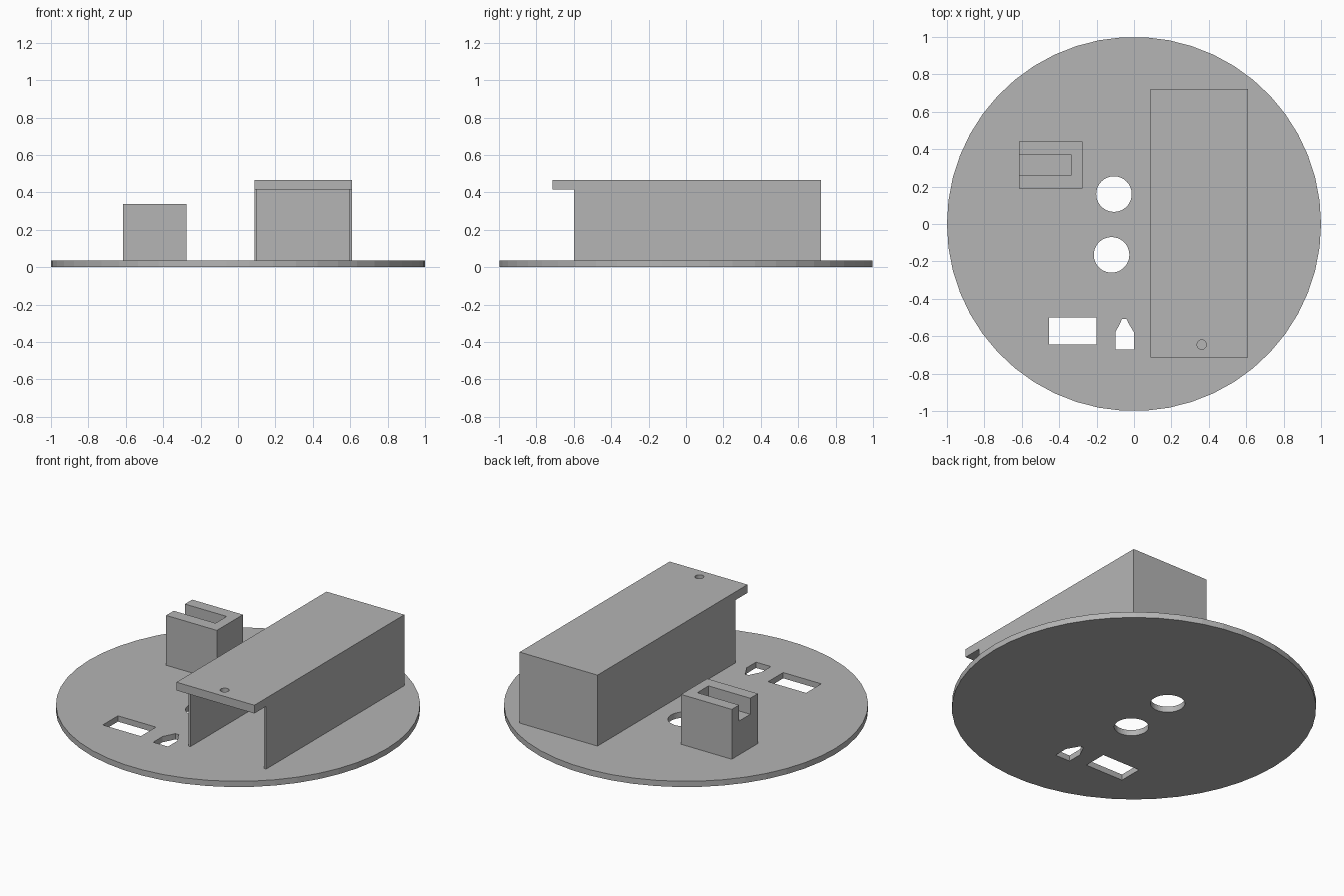
import bpy, bmesh, math

cube = bpy.data.objects.get("Cube")
if cube:
    bpy.data.objects.remove(cube, do_unlink=True)

grey = bpy.data.materials.new("plain grey")
grey.use_nodes = True
grey.diffuse_color = (0.46, 0.46, 0.46, 1)
grey.node_tree.nodes["Principled BSDF"].inputs["Base Color"].default_value = (0.46, 0.46, 0.46, 1)

SIDES = 50


def prism(name, outline, z0, z1):
    """Extrude a counter-clockwise outline from z0 to z1."""
    bm = bmesh.new()
    base = bm.faces.new([bm.verts.new((x, y, z0)) for x, y in outline])
    ext = bmesh.ops.extrude_face_region(bm, geom=[base], use_keep_orig=True)
    top = [v for v in ext["geom"] if isinstance(v, bmesh.types.BMVert)]
    bmesh.ops.translate(bm, verts=top, vec=(0, 0, z1 - z0))
    bmesh.ops.recalc_face_normals(bm, faces=bm.faces)
    mesh = bpy.data.meshes.new(name)
    bm.to_mesh(mesh)
    bm.free()
    mesh.materials.append(grey)
    obj = bpy.data.objects.new(name, mesh)
    bpy.context.collection.objects.link(obj)
    return obj


def rect(x0, x1, y0, y1):
    return [(x0, y0), (x1, y0), (x1, y1), (x0, y1)]


def circle(x, y, r, n=SIDES):
    return [(x + r * math.cos(math.tau * i / n), y + r * math.sin(math.tau * i / n)) for i in range(n)]


def cut(obj, outlines, z0, z1):
    """Subtract prisms from the object and remove the cutters."""
    for outline in outlines:
        cutter = prism("cutter", outline, z0, z1)
        cutter.hide_render = True
        mod = obj.modifiers.new("cut", "BOOLEAN")
        mod.operation = "DIFFERENCE"
        mod.solver = "EXACT"
        mod.object = cutter
        bpy.context.view_layer.objects.active = obj
        bpy.ops.object.modifier_apply(modifier=mod.name)
        bpy.data.objects.remove(cutter, do_unlink=True)


# Round base plate with two round holes, a rectangular one and a pointed one
TOP = 0.035
base = prism("base_plate", circle(0, 0, 1), 0, TOP)
pointed = [(-0.1, -0.67), (0, -0.67), (0, -0.58), (-0.03, -0.53),
           (-0.04, -0.508), (-0.064, -0.508), (-0.074, -0.53), (-0.1, -0.58)]
cut(base, [circle(-0.107, 0.16, 0.095), circle(-0.12, -0.165, 0.095),
           rect(-0.455, -0.2, -0.645, -0.5), pointed], -0.1, 0.1)

# Slotted block, open towards the rim
block = prism("slotted_block", rect(-0.615, -0.275, 0.19, 0.44), TOP, 0.337)
cut(block, [rect(-0.7, -0.335, 0.263, 0.37)], 0.24, 0.5)

# Long housing: side and back walls as one U-shaped profile, open at the front
X0, X1, FRONT, BACK, WALL = 0.087, 0.609, -0.6, 0.723, 0.014
LID = 0.415
prism("housing_walls", [
    (X0, FRONT), (X0 + WALL, FRONT), (X0 + WALL, BACK - WALL), (X1 - WALL, BACK - WALL),
    (X1 - WALL, FRONT), (X1, FRONT), (X1, BACK), (X0, BACK)], TOP, LID)

# Lid overhanging the open end, with a small screw hole
lid = prism("housing_lid", rect(X0, X1, -0.713, BACK), LID, 0.465)
cut(lid, [circle(0.362, -0.645, 0.025)], 0.3, 0.6)
